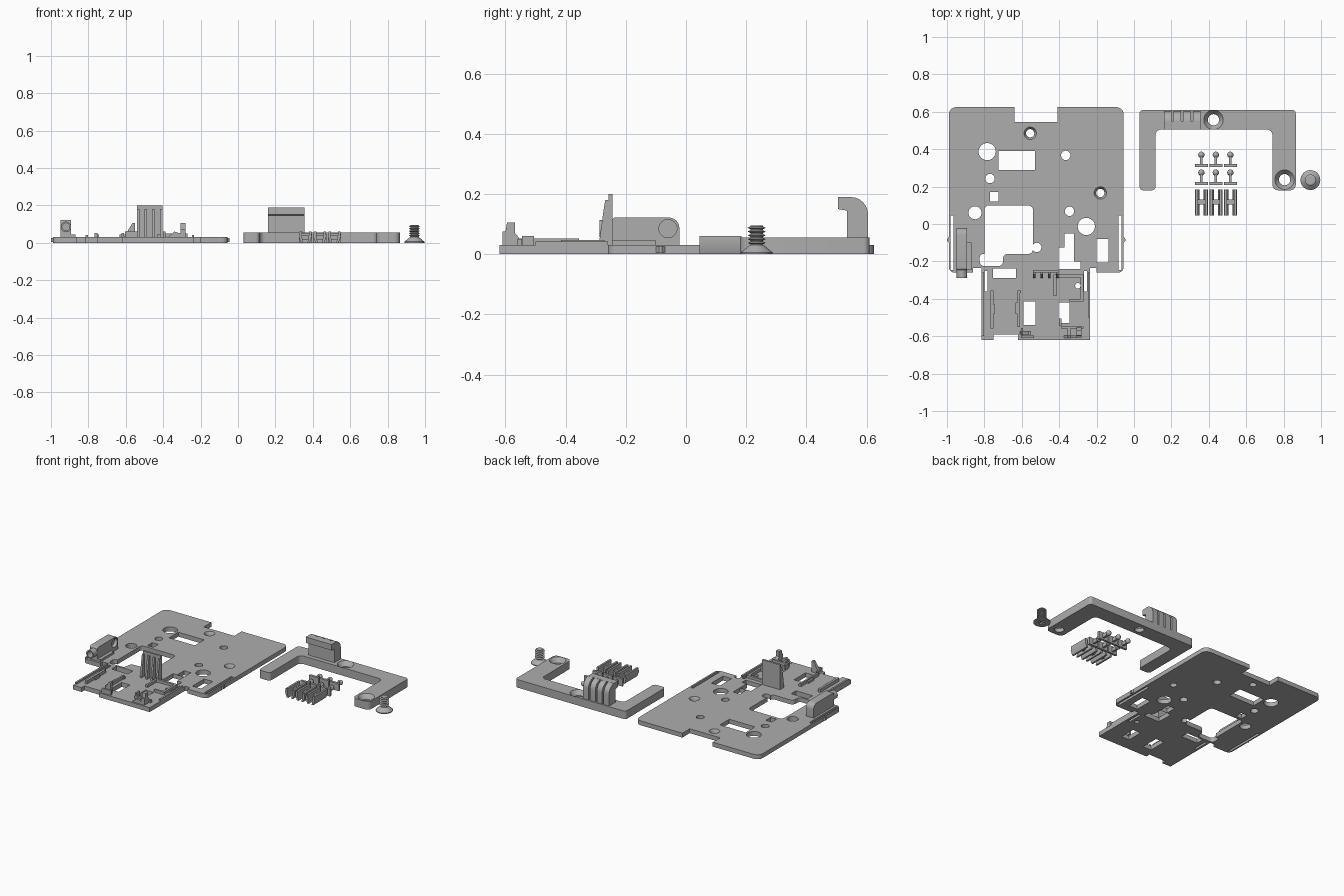
import bpy
import bmesh
from math import sin, cos, pi
from mathutils import Vector, Matrix

if "Cube" in bpy.data.objects:
    bpy.data.objects.remove(bpy.data.objects["Cube"])

gray = bpy.data.materials.new("plain_gray")
gray.use_nodes = True
gray.diffuse_color = (0.42, 0.42, 0.42, 1)
gray.node_tree.nodes["Principled BSDF"].inputs["Base Color"].default_value = (0.42, 0.42, 0.42, 1)
parts = []


def fillet(pts, r):
    """Round the corners of an outline; a third value in a point overrides r."""
    out, n = [], len(pts)
    for i, p in enumerate(pts):
        rad = p[2] if len(p) > 2 else r
        c = Vector(p[:2])
        if rad <= 0:
            out.append(c)
            continue
        u = (Vector(pts[i - 1][:2]) - c).normalized()
        v = (Vector(pts[(i + 1) % n][:2]) - c).normalized()
        for k in range(7):
            t = k * pi / 12
            out.append(c + rad * (u * (1 - sin(t)) + v * (1 - cos(t))))
    return out


def rect(x0, x1, y0, y1):
    return [(x0, y0), (x1, y0), (x1, y1), (x0, y1)]


def circle(x, y, r, n=32):
    return [(x + r * cos(2 * pi * k / n), y + r * sin(2 * pi * k / n)) for k in range(n)]


def add_prism(bm, pts, lo, hi, axis="z", top=None):
    """Sweep an outline along an axis; an optional top outline makes a taper."""
    place = {"z": lambda a, b, h: (a, b, h),
             "y": lambda a, b, h: (a, h, b),
             "x": lambda a, b, h: (h, a, b)}[axis]
    rings = [[bm.verts.new(place(p[0], p[1], h)) for p in loop]
             for loop, h in ((pts, lo), (top or pts, hi))]
    faces = [bm.faces.new(ring) for ring in rings]
    n = len(pts)
    for i in range(n):
        j = (i + 1) % n
        faces.append(bm.faces.new((rings[0][i], rings[0][j], rings[1][j], rings[1][i])))
    bmesh.ops.recalc_face_normals(bm, faces=faces)


def finish(name, bm):
    mesh = bpy.data.meshes.new(name)
    bm.to_mesh(mesh)
    bm.free()
    mesh.materials.append(gray)
    ob = bpy.data.objects.new(name, mesh)
    bpy.context.scene.collection.objects.link(ob)
    parts.append(ob)
    return ob


def prism(name, pts, lo, hi, axis="z"):
    bm = bmesh.new()
    add_prism(bm, pts, lo, hi, axis)
    return finish(name, bm)


def box(name, x0, x1, y0, y1, z0, z1):
    return prism(name, rect(x0, x1, y0, y1), z0, z1)


def cut(ob, bm):
    """Subtract every shape in bm from ob, then drop the cutter."""
    cutter = finish("cutter", bm)
    cutter.hide_render = True
    parts.remove(cutter)
    mod = ob.modifiers.new("cut", "BOOLEAN")
    mod.object, mod.operation, mod.solver, mod.use_self = cutter, "DIFFERENCE", "EXACT", True
    dg = bpy.context.evaluated_depsgraph_get()
    mesh = bpy.data.meshes.new_from_object(ob.evaluated_get(dg))
    ob.modifiers.clear()
    ob.data = mesh
    bpy.data.objects.remove(cutter)


# Base plate with notch, wings and narrow front bay
T = 0.03
plate = prism("base_plate", fillet([
    (-.99, .625, .04), (-.64, .625), (-.64, .545), (-.41, .545), (-.41, .625),
    (-.055, .625, .04), (-.055, -.26, .03), (-.2, -.26), (-.2, -.235), (-.235, -.235),
    (-.235, -.62), (-.62, -.62), (-.62, -.59), (-.75, -.59), (-.75, -.62), (-.815, -.62),
    (-.815, -.235), (-.86, -.235), (-.86, -.26), (-.99, -.26, .03)], 0), 0, T)
holes = bmesh.new()
for x, y, r in [(-.785, .387, .046), (-.365, .367, .025), (-.77, .243, .025),
                (-.85, .06, .035), (-.345, .068, .025), (-.255, -.013, .046),
                (-.52, -.125, .025), (-.3, -.33, .015), (-.555, .485, .022), (-.18, .166, .022)]:
    add_prism(holes, circle(x, y, r), -.1, .1)
for x0, x1, y0, y1 in [(-.725, -.53, .29, .39), (-.77, -.725, .12, .172),
                       (-.372, -.32, -.125, -.052), (-.2, -.135, -.207, -.08),
                       (-.981, -.965, -.245, .045), (-.084, -.066, -.245, .045),
                       (-.755, -.63, -.29, -.237), (-.8, -.784, -.36, -.25),
                       (-.266, -.25, -.36, -.25), (-.59, -.527, -.54, -.415),
                       (-.405, -.345, -.53, -.42), (-.403, -.285, -.24, -.2),
                       (-.403, -.32, -.201, -.126)]:
    add_prism(holes, rect(x0, x1, y0, y1), -.1, .1)
add_prism(holes, fillet([(-.8, .1), (-.54, .1), (-.54, -.16), (-.7, -.16), (-.7, -.225),
                         (-.825, -.225), (-.825, -.16, .02), (-.8, -.16, 0)], .025), -.1, .1)
for x, y in [(-.555, .485), (-.18, .166)]:
    add_prism(holes, circle(x, y, .022), .012, .031, top=circle(x, y, .034))
cut(plate, holes)
for x, side in [(-.99, -1), (-.055, 1)]:
    prism("side_bump", [(x, -.1), (x + side * .009, -.09), (x + side * .009, -.08), (x, -.07)], .005, .025)

# Sensor housing on the left wing: rounded block, nose tube and bored holes
housing = prism("sensor_housing", fillet([(-.245, T, 0), (-.022, T, 0), (-.022, .122), (-.245, .122, .01)], .035),
                -.95, -.892, "x")
bores = bmesh.new()
add_prism(bores, circle(-.06, .085, .03), -.915, -.85, "x")
add_prism(bores, circle(-.92, .085, .02), -.3, -.12, "y")
cut(housing, bores)
nose = prism("nose_tube", circle(-.92, .085, .028), -.288, -.24, "y")
bores = bmesh.new()
add_prism(bores, circle(-.92, .085, .02), -.3, -.2, "y")
cut(nose, bores)
box("housing_foot", -.95, -.87, -.245, -.1, T - .002, .045)

# Tall finger plate with front ribs
box("finger_plate", -.54, -.405, -.258, -.245, .01, .2)
for k in range(4):
    x = -.54 + k * .0407
    prism("finger_rib", [(-.29, T), (-.257, T), (-.257, .18), (-.268, .18), (-.272, .16)], x, x + .013, "x")

# Rails and low walls of the front bay
for name, x0, x1, y0, y1, z in [
        ("bay_left_rail", -.768, -.752, -.56, -.355, .052),
        ("bay_left_catch", -.752, -.742, -.48, -.43, .045),
        ("bay_middle_rail", -.622, -.61, -.55, -.355, .052),
        ("bay_middle_catch", -.634, -.62, -.48, -.42, .045),
        ("bay_middle_return", -.622, -.605, -.37, -.355, .045),
        ("frame_left", -.43, -.415, -.385, -.27, .048),
        ("frame_back", -.43, -.285, -.285, -.27, .048),
        ("frame_right", -.285, -.27, -.405, -.27, .048),
        ("frame_front", -.345, -.27, -.415, -.4, .048),
        ("outer_left_lip", -.815, -.803, -.6, -.26, .042),
        ("outer_right_lip", -.247, -.235, -.5, -.26, .042),
        ("front_left_ledge", -.605, -.535, -.61, -.597, .06),
        ("front_left_post", -.605, -.594, -.6, -.555, .05),
        ("front_right_ledge", -.39, -.27, -.56, -.547, .05),
        ("front_right_wall", -.4, -.388, -.545, -.505, .06),
        ("front_right_post", -.355, -.34, -.61, -.547, .05)]:
    box(name, x0, x1, y0, y1, T - .005, z)

# Snap clips at the front edge
prism("left_snap_clip", [(-.61, T), (-.55, T), (-.55, .105), (-.565, .105)], -.592, -.572, "y")
clip_side = [(-.61, T), (-.55, T), (-.555, .055), (-.568, .07), (-.568, .105), (-.595, .105), (-.6, .075), (-.61, .075)]
prism("right_snap_clip", clip_side, -.308, -.282, "x")
prism("right_clip_wedge", [(-.375, T), (-.308, T), (-.308, .05), (-.34, .06)], -.61, -.597, "y")

# U shaped bracket with countersunk holes
bracket = prism("u_bracket", fillet([(.03, .61), (.865, .61), (.865, .18, .03), (.74, .18, .03),
                                     (.74, .505, .03), (.115, .505, .03), (.115, .18), (.03, .18)], .02), 0, .055)
holes = bmesh.new()
for x, y in [(.425, .557), (.805, .237)]:
    add_prism(holes, circle(x, y, .03), -.1, .1)
    add_prism(holes, circle(x, y, .03), .025, .056, top=circle(x, y, .053))
cut(bracket, holes)

# Curved fins behind a lipped grip plate
prism("grip_plate", [(.535, .05), (.552, .05), (.552, .19), (.505, .19), (.505, .15), (.535, .145)], .16, .355, "x")
fin_profile = fillet([(.545, .05, 0), (.605, .05, 0), (.605, .19, .058), (.545, .19, 0)], 0)
for k in range(4):
    x = .16 + k * .0517
    prism("grip_fin", fin_profile, x, x + .04, "x")

# Countersunk screw standing on its head, with a cross recess below
X, Y = .943, .235
bm = bmesh.new()
add_prism(bm, circle(X, Y, .053), 0, .006)
add_prism(bm, circle(X, Y, .053), .006, .03, top=circle(X, Y, .024))
screw_head = finish("screw_head", bm)
cross = bmesh.new()
add_prism(cross, rect(X - .025, X + .025, Y - .006, Y + .006), -.02, .015)
add_prism(cross, rect(X - .006, X + .006, Y - .025, Y + .025), -.02, .015)
cut(screw_head, cross)
bm = bmesh.new()
add_prism(bm, circle(X, Y, .021), .02, .096)
for k in range(5):
    z = .033 + k * .0125
    add_prism(bm, circle(X, Y, .02), z, z + .005, top=circle(X, Y, .03))
    add_prism(bm, circle(X, Y, .03), z + .005, z + .01, top=circle(X, Y, .02))
finish("screw_thread", bm)

# Small connector pieces: six ball pegs and three H shaped clips
for k in range(3):
    x = .36 + k * .0775
    for y in (.312, .217):
        box("peg_base", x - .035, x + .035, y - .008, y + .008, 0, .05)
        box("peg_stem", x - .007, x + .007, y, y + .055, .012, .038)
        bm = bmesh.new()
        bmesh.ops.create_uvsphere(bm, u_segments=16, v_segments=10, radius=.017,
                                  matrix=Matrix.Translation((x, y + .058, .025)))
        finish("peg_ball", bm)
    for s in (-1, 1):
        c = x + s * .023
        prism("clip_bar", [(c - s * .012, 0), (c, 0), (c + s * .012, .032),
                           (c + s * .009, .06), (c - s * .004, .06), (c - s * .005, .03)], .045, .185, "y")
    box("clip_bridge", x - .025, x + .025, .105, .13, .015, .04)

# Smooth the curved walls, keep edges crisp
bpy.ops.object.select_all(action="DESELECT")
for ob in parts:
    ob.select_set(True)
bpy.context.view_layer.objects.active = plate
bpy.ops.object.shade_smooth_by_angle(angle=.6)
